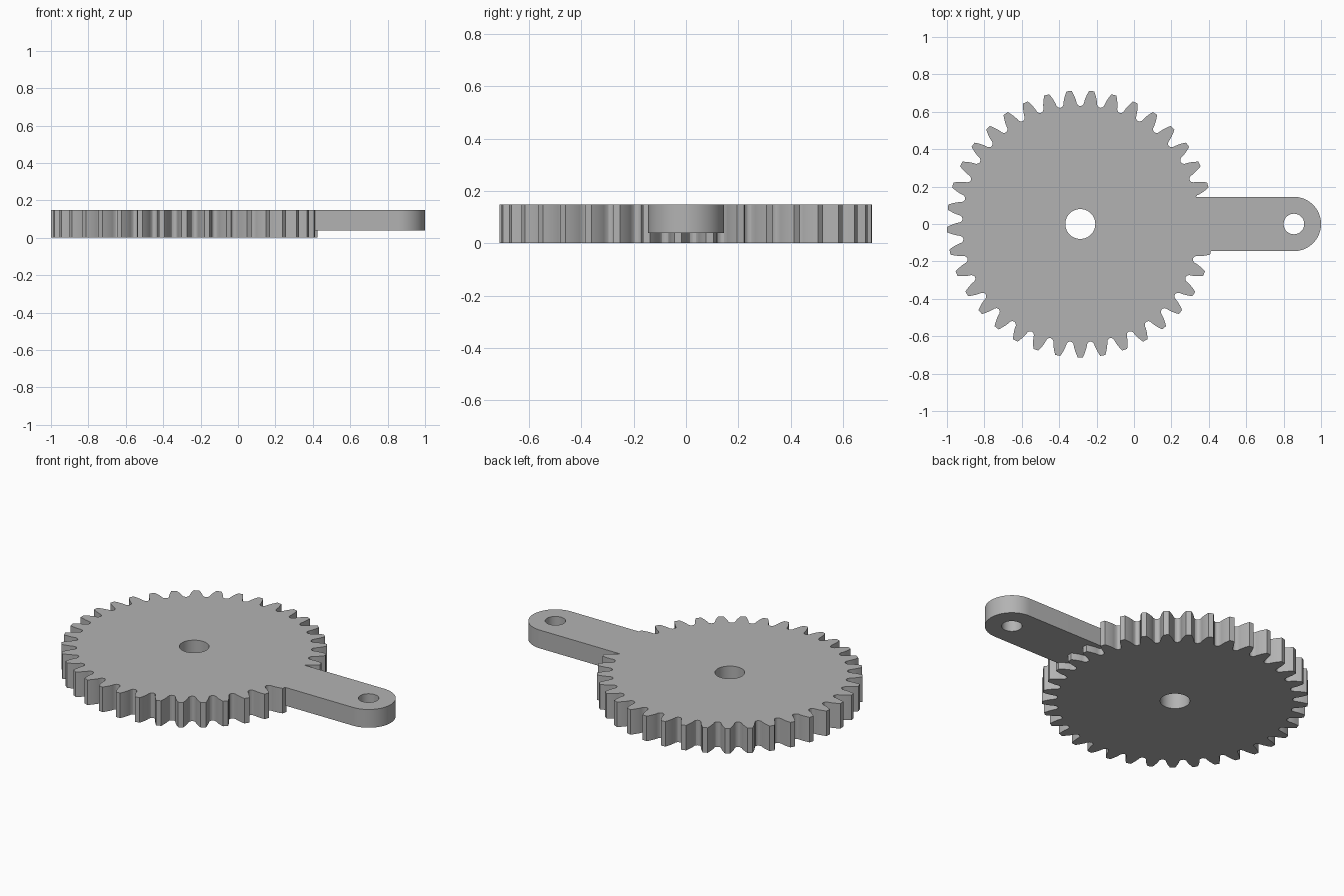
import bpy, bmesh
from math import pi, sin, cos, tan, acos

cube = bpy.data.objects.get("Cube")
if cube:
    bpy.data.objects.remove(cube, do_unlink=True)

# Main dimensions
TEETH = 37
TIP_R = 0.713
MODULE = 2 * TIP_R / (TEETH + 2)
PITCH_R = MODULE * TEETH / 2
ROOT_R = PITCH_R - 1.25 * MODULE
PRESSURE = pi / 9
BASE_R = PITCH_R * cos(PRESSURE)
CX = TIP_R - 1
TOP = 0.148
ARM_BOTTOM = 0.04
ARM_R = 0.145

grey = bpy.data.materials.new("grey plastic")
grey.use_nodes = True
colour = (0.45, 0.45, 0.45, 1)
grey.diffuse_color = colour
grey.node_tree.nodes["Principled BSDF"].inputs["Base Color"].default_value = colour


def arc(cx, r, start, end, n):
    return [(cx + r * cos(start + (end - start) * i / n),
             r * sin(start + (end - start) * i / n)) for i in range(n + 1)]


def circle(cx, r, n=64):
    return arc(cx, r, 0, 2 * pi, n)[:-1]


def plate(name, loops, z0, z1):
    """Flat plate from an outline and hole loops, extruded from z0 to z1."""
    bm = bmesh.new()
    edges = []
    for loop in loops:
        vs = [bm.verts.new((x, y, z0)) for x, y in loop]
        edges += [bm.edges.new((a, b)) for a, b in zip(vs, vs[1:] + vs[:1])]
    bmesh.ops.triangle_fill(bm, edges=edges, use_beauty=True)
    ext = bmesh.ops.extrude_face_region(bm, geom=bm.faces[:], use_keep_orig=True)
    top = [g for g in ext["geom"] if isinstance(g, bmesh.types.BMVert)]
    bmesh.ops.translate(bm, verts=top, vec=(0, 0, z1 - z0))
    bmesh.ops.recalc_face_normals(bm, faces=bm.faces[:])
    mesh = bpy.data.meshes.new(name)
    bm.to_mesh(mesh)
    bm.free()
    mesh.materials.append(grey)
    obj = bpy.data.objects.new(name, mesh)
    bpy.context.collection.objects.link(obj)
    return obj


def half_angle(r):
    """Half the angular width of an involute tooth at radius r."""
    a = acos(min(1, BASE_R / r))
    return pi / (2 * TEETH) + (tan(PRESSURE) - PRESSURE) - (tan(a) - a)


# Gear outline: involute flanks with a small fillet at the root
flank = [(ROOT_R, half_angle(BASE_R) + 0.023),
         (ROOT_R + 0.004, half_angle(BASE_R) + 0.009),
         (ROOT_R + 0.013, half_angle(ROOT_R + 0.013))]
for i in range(1, 7):
    r = ROOT_R + 0.013 + (TIP_R - ROOT_R - 0.013) * i / 6
    flank.append((r, half_angle(r)))
tooth = [(r, -h) for r, h in flank] + [(r, h) for r, h in reversed(flank)]
outline = []
for i in range(TEETH):
    mid = -pi / 2 + 2 * pi * i / TEETH
    outline += [(CX + r * cos(mid + a), r * sin(mid + a)) for r, a in tooth]
gear = plate("gear_with_arm", [outline, circle(CX, 0.08)], 0, TOP)

# Raised crank arm with rounded end and pin hole
arm_end = 1 - ARM_R
arm_outline = [(0.2, -ARM_R)] + arc(arm_end, ARM_R, -pi / 2, pi / 2, 40) + [(0.2, ARM_R)]
arm = plate("arm_helper", [arm_outline, circle(arm_end, 0.055, 48)], ARM_BOTTOM, TOP)

# Fuse the arm to the gear
fuse = gear.modifiers.new("fuse_arm", "BOOLEAN")
fuse.operation = "UNION"
fuse.solver = "EXACT"
fuse.object = arm
bpy.ops.object.select_all(action="DESELECT")
bpy.context.view_layer.objects.active = gear
gear.select_set(True)
bpy.ops.object.modifier_apply(modifier=fuse.name)
bpy.data.objects.remove(arm, do_unlink=True)
bpy.ops.object.shade_smooth_by_angle(angle=pi / 7)
